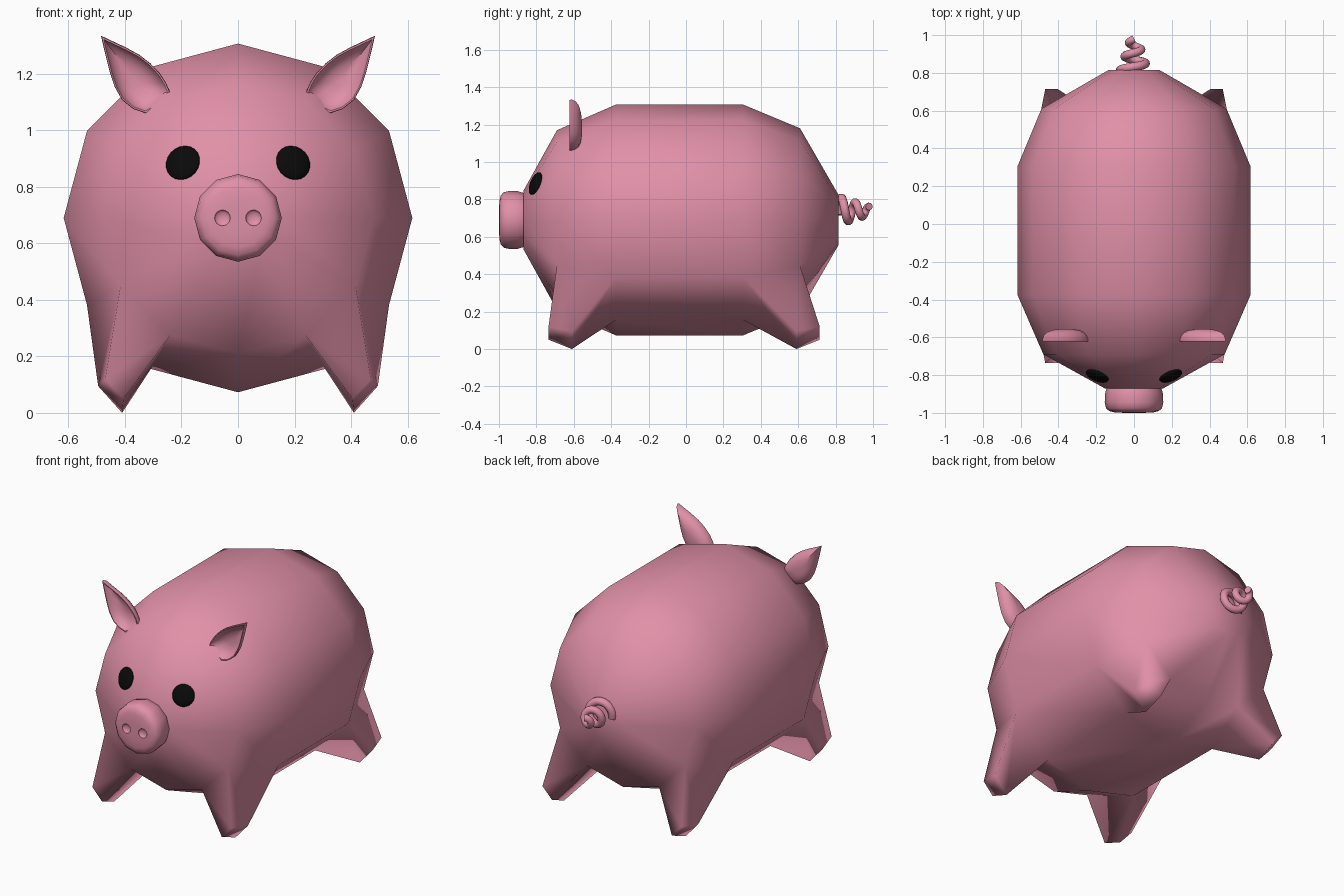
import bpy, bmesh, math
from mathutils import Vector

cube = bpy.data.objects.get("Cube")
if cube:
    bpy.data.objects.remove(cube, do_unlink=True)

AXIS_Z = 0.69
SIDES = 12


def material(name, rgb, rough):
    m = bpy.data.materials.new(name)
    m.use_nodes = True
    m.diffuse_color = (*rgb, 1)
    bsdf = m.node_tree.nodes["Principled BSDF"]
    bsdf.inputs["Base Color"].default_value = (*rgb, 1)
    bsdf.inputs["Roughness"].default_value = rough
    return m


pink = material("pink skin", (0.75, 0.28, 0.39), 0.6)
black = material("eye black", (0.003, 0.003, 0.003), 0.5)


def finish(name, bm, mat, sharp=None):
    """Turn a bmesh into a smooth shaded object."""
    bmesh.ops.recalc_face_normals(bm, faces=bm.faces)
    mesh = bpy.data.meshes.new(name)
    bm.to_mesh(mesh)
    bm.free()
    mesh.materials.append(mat)
    mesh.shade_smooth()
    ob = bpy.data.objects.new(name, mesh)
    bpy.context.collection.objects.link(ob)
    if sharp:
        bpy.ops.object.select_all(action='DESELECT')
        bpy.context.view_layer.objects.active = ob
        ob.select_set(True)
        bpy.ops.object.shade_smooth_by_angle(angle=math.radians(sharp))
    return ob


def bridge(bm, a, b, skip=()):
    n = len(a)
    for i in range(n):
        if i not in skip:
            bm.faces.new((a[i], a[(i + 1) % n], b[(i + 1) % n], b[i]))


def barrel(bm, profile, skip=None):
    """Rings of (y, radius) around the long axis, with flat end caps."""
    rings = []
    for y, r in profile:
        turn = [math.tau * k / SIDES for k in range(SIDES)]
        rings.append([bm.verts.new((r * math.sin(t), y, AXIS_Z + r * math.cos(t)))
                      for t in turn])
    for i in range(len(rings) - 1):
        bridge(bm, rings[i], rings[i + 1], (skip or {}).get(i, ()))
    bm.faces.new(rings[0])
    bm.faces.new(rings[-1])
    return rings


# Body, with the four legs drawn out of its lower corner faces
bm = bmesh.new()
rings = barrel(bm, [(-0.87, 0.155), (-0.69, 0.48), (-0.375, 0.617),
                    (0.305, 0.617), (0.61, 0.49), (0.815, 0.135)],
               {1: (4, 7), 3: (4, 7)})
for wide, narrow, y_in, y_out in ((2, 1, -0.61, -0.735), (3, 4, 0.59, 0.715)):
    for side, outer, inner in ((1, 4, 5), (-1, 8, 7)):
        top = [rings[wide][outer], rings[wide][inner],
               rings[narrow][inner], rings[narrow][outer]]
        foot = [bm.verts.new((side * x, y, z)) for x, y, z in
                ((0.495, y_in, 0.095), (0.41, y_in, 0.0),
                 (0.405, y_out, 0.05), (0.47, y_out, 0.12))]
        bridge(bm, top, foot)
        bm.faces.new(foot)
finish("body_and_legs", bm, pink)

# Snout with two shallow nostrils
bm = bmesh.new()
barrel(bm, [(-0.84, 0.13), (-0.87, 0.145), (-0.90, 0.154), (-0.945, 0.155),
            (-0.975, 0.148), (-0.99, 0.132), (-0.997, 0.105), (-1.0, 0.06)])
snout = finish("snout", bm, pink)
bm = bmesh.new()
for side in (-1, 1):
    hole = bmesh.ops.create_uvsphere(bm, u_segments=20, v_segments=12, radius=0.028)["verts"]
    bmesh.ops.scale(bm, verts=hole, vec=(1, 0.5, 1))
    bmesh.ops.translate(bm, verts=hole, vec=(side * 0.055, -0.999, AXIS_Z))
cutter = finish("nostril_cutter", bm, pink)
cutter.hide_render = True
cutter.hide_set(True)
cut = snout.modifiers.new("nostrils", 'BOOLEAN')
cut.operation = 'DIFFERENCE'
cut.solver = 'EXACT'
cut.object = cutter
bpy.context.view_layer.update()
cut_mesh = bpy.data.meshes.new_from_object(
    snout.evaluated_get(bpy.context.evaluated_depsgraph_get()))
snout.modifiers.clear()
snout.data = cut_mesh
bpy.data.objects.remove(cutter, do_unlink=True)
bpy.ops.object.select_all(action='DESELECT')
bpy.context.view_layer.objects.active = snout
snout.select_set(True)
bpy.ops.object.shade_smooth_by_angle(angle=math.radians(42))

# Eyes: flattened balls lying on the face
for side, word in ((1, "left"), (-1, "right")):
    bm = bmesh.new()
    bmesh.ops.create_uvsphere(bm, u_segments=20, v_segments=12, radius=0.064)
    bmesh.ops.scale(bm, verts=bm.verts, vec=(1, 1, 0.3))
    eye = finish(word + "_eye", bm, black)
    eye.location = (side * 0.195, -0.805, 0.885)
    eye.rotation_euler = Vector((side * 0.35, -0.87, 0.35)).to_track_quat('Z', 'Y').to_euler()

# Ears: leaf outline, domed behind and hollow in front
LEAF = [(0.485, 1.335), (0.445, 1.316), (0.40, 1.295), (0.35, 1.268), (0.31, 1.237),
        (0.275, 1.2), (0.253, 1.165), (0.24, 1.133), (0.255, 1.108), (0.28, 1.083),
        (0.325, 1.06), (0.37, 1.075), (0.41, 1.107), (0.437, 1.155), (0.455, 1.21),
        (0.47, 1.27)]
SHELL = [(0.25, -0.556), (0.55, -0.561), (0.8, -0.573), (0.94, -0.59), (1, -0.612),
         (0.98, -0.622), (0.92, -0.622), (0.87, -0.612), (0.75, -0.595),
         (0.5, -0.58), (0.2, -0.574)]
for side, word in ((1, "left"), (-1, "right")):
    bm = bmesh.new()
    loops = [[bm.verts.new((side * (0.36 + (x - 0.36) * s), y, 1.17 + (z - 1.17) * s))
              for x, z in LEAF] for s, y in SHELL]
    for a, b in zip(loops, loops[1:]):
        bridge(bm, a, b)
    bm.faces.new(loops[0])
    bm.faces.new(loops[-1])
    finish(word + "_ear", bm, pink, 50)

# Tail: a tightening corkscrew tube
curve = bpy.data.curves.new("tail_path", 'CURVE')
curve.dimensions = '3D'
curve.bevel_depth = 0.024
curve.bevel_resolution = 3
curve.use_fill_caps = True
path = curve.splines.new('POLY')
STEPS = 60
path.points.add(STEPS)
for i, p in enumerate(path.points):
    f = i / STEPS
    t = math.tau * 2.3 * f - 0.3
    r = 0.074 - 0.052 * f
    p.co = (-r * math.cos(t), 0.81 + 0.17 * f, 0.74 + r * math.sin(t), 1)
    p.radius = 1 - 0.15 * f
tail_curve = bpy.data.objects.new("tail_path", curve)
bpy.context.collection.objects.link(tail_curve)
bpy.context.view_layer.update()
tail_mesh = bpy.data.meshes.new_from_object(
    tail_curve.evaluated_get(bpy.context.evaluated_depsgraph_get()))
bpy.data.objects.remove(tail_curve, do_unlink=True)
bm = bmesh.new()
bm.from_mesh(tail_mesh)
bmesh.ops.remove_doubles(bm, verts=bm.verts, dist=0.0001)
finish("tail", bm, pink, 50)
